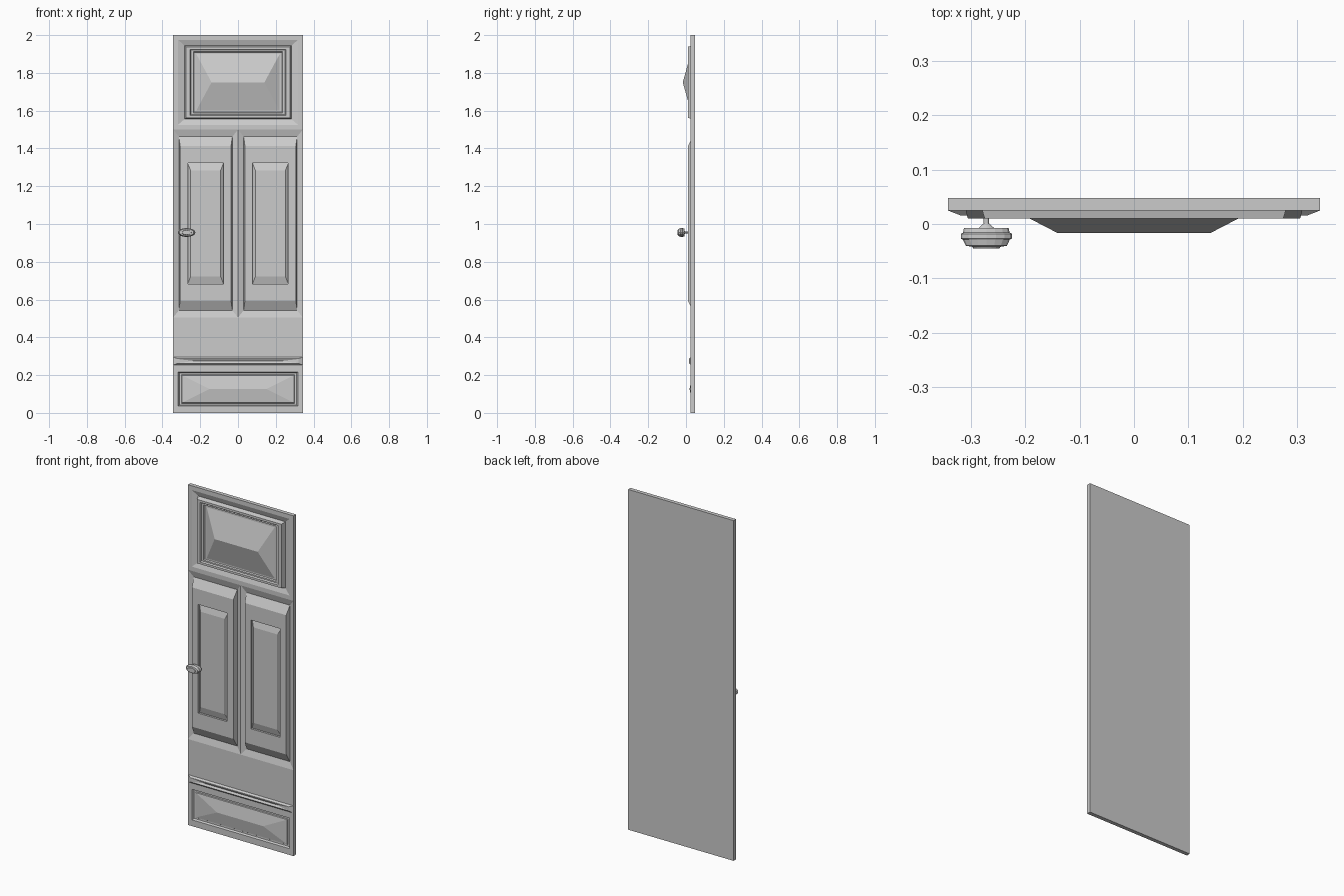
import bpy, bmesh, math

if "Cube" in bpy.data.objects:
    bpy.data.objects.remove(bpy.data.objects["Cube"])

W, FRONT, BACK = 0.343, 0.025, 0.048


def panel(bm, x0, x1, z0, z1, steps):
    """Nested rectangular moulding: steps are (inset x, inset z, y)."""
    prev = None
    for dx, dz, y in [(0, 0, FRONT)] + steps:
        ring = [bm.verts.new(p) for p in (
            (x0 + dx, y, z0 + dz), (x1 - dx, y, z0 + dz),
            (x1 - dx, y, z1 - dz), (x0 + dx, y, z1 - dz))]
        if prev:
            for i in range(4):
                j = (i + 1) % 4
                bm.faces.new((prev[i], prev[j], ring[j], ring[i]))
        prev = ring
    if abs((z1 - dz) - (z0 + dz)) > 1e-5:
        bm.faces.new(prev)


def finish(bm, name):
    bmesh.ops.remove_doubles(bm, verts=bm.verts, dist=1e-5)
    me = bpy.data.meshes.new(name)
    bm.to_mesh(me)
    bm.free()
    ob = bpy.data.objects.new(name, me)
    bpy.context.collection.objects.link(ob)
    return ob


# Door leaf: back and edges
bm = bmesh.new()
rect = [(-W, 0), (W, 0), (W, 2), (-W, 2)]
f = [bm.verts.new((x, FRONT, z)) for x, z in rect]
b = [bm.verts.new((x, BACK, z)) for x, z in rect]
bm.faces.new(b[::-1])
for i in range(4):
    j = (i + 1) % 4
    bm.faces.new((f[j], f[i], b[i], b[j]))

# Top panel with moulded frame and hipped centre
panel(bm, -W, W, 1.5, 2.0, [
    (0.025, 0.025, 0.025), (0.06, 0.055, 0.036), (0.068, 0.062, 0.010),
    (0.089, 0.075, 0.010), (0.093, 0.080, 0.018), (0.107, 0.088, 0.018),
    (0.110, 0.092, 0.025), (0.122, 0.100, 0.025), (0.203, 0.25, -0.017)])

# Two tall middle panels, each with a fielded centre
for x0, x1 in ((-W, 0), (0, W)):
    panel(bm, x0, x1, 0.505, 1.5, [
        (0.030, 0.038, 0.036), (0.037, 0.088, 0.010),
        (0.077, 0.178, 0.010), (0.077, 0.178, 0.022),
        (0.092, 0.217, 0.011)])

# Plain rail
panel(bm, -W, W, 0.296, 0.505, [])

# Narrow trim bar
panel(bm, -W, W, 0.253, 0.296, [
    (0.023, 0.009, 0.016), (0.033, 0.012, 0.016), (0.113, 0.0215, 0.022)])

# Bottom panel with hipped centre
panel(bm, -W, W, 0, 0.253, [
    (0.026, 0.037, 0.025), (0.032, 0.042, 0.037), (0.043, 0.051, 0.037),
    (0.046, 0.054, 0.032), (0.193, 0.1265, 0.019)])
finish(bm, "door_leaf")

# Oval knob on a thin stem
profile = [(0.005, 0.012), (0.005, 0.001), (0.014, -0.007), (0.041, -0.007),
           (0.043, -0.016), (0.047, -0.018), (0.047, -0.027), (0.043, -0.029),
           (0.038, -0.040), (0.026, -0.042), (0.024, -0.045)]
N = 16
bm = bmesh.new()
rings = []
for r, y in profile:
    sz = 1.0 if r < 0.01 else 0.5
    rings.append([bm.verts.new((-0.272 + r * math.cos(2 * math.pi * k / N), y,
                                0.955 + r * sz * math.sin(2 * math.pi * k / N)))
                  for k in range(N)])
for a, c in zip(rings, rings[1:]):
    for k in range(N):
        m = (k + 1) % N
        bm.faces.new((a[k], a[m], c[m], c[k]))
bm.faces.new(rings[-1])
bm.faces.new(rings[0][::-1])
bmesh.ops.recalc_face_normals(bm, faces=bm.faces)
finish(bm, "door_knob")
